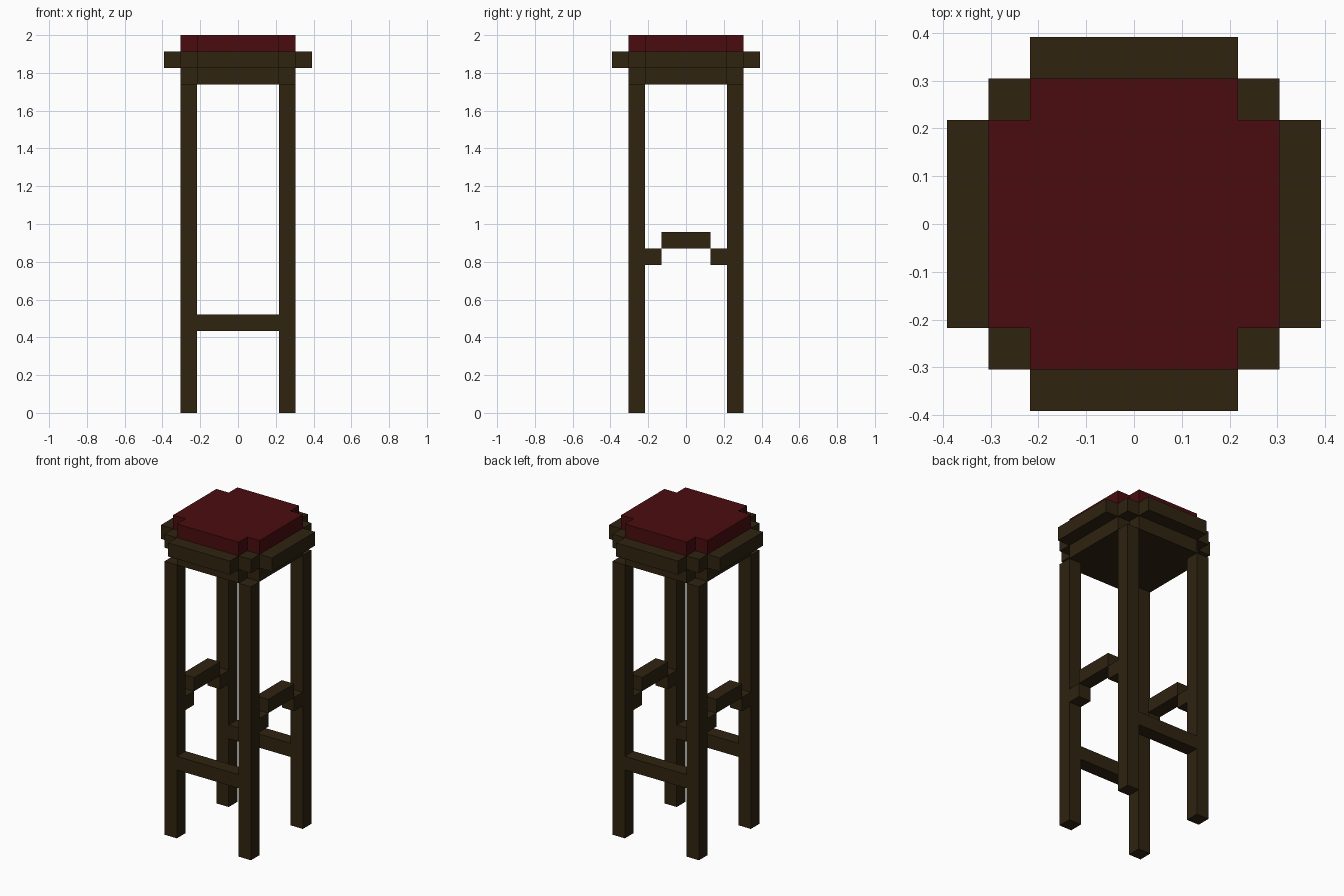
import bpy, bmesh

if "Cube" in bpy.data.objects:
    bpy.data.objects.remove(bpy.data.objects["Cube"])

V = 2 / 23  # one block of the grid the stool is built on


def material(name, rgb):
    m = bpy.data.materials.new(name)
    m.diffuse_color = (*rgb, 1)
    m.use_nodes = True
    m.node_tree.nodes["Principled BSDF"].inputs["Base Color"].default_value = m.diffuse_color
    return m


wood = material("dark wood", (0.028, 0.017, 0.0052))
red = material("dark red cushion", (0.068, 0.0038, 0.0046))


def prism(name, outline, axis, lo, hi, mat):
    """Extrude a flat outline along axis x or z from lo to hi (grid units)."""
    bm = bmesh.new()
    place = (lambda p, d: (d, p[0], p[1])) if axis == "x" else (lambda p, d: (p[0], p[1], d))
    face = bm.faces.new([bm.verts.new([c * V for c in place(p, lo)]) for p in outline])
    new = bmesh.ops.extrude_face_region(bm, geom=[face])["geom"]
    shift = [c * V for c in place((0, 0), hi - lo)]
    bmesh.ops.translate(bm, vec=shift, verts=[g for g in new if isinstance(g, bmesh.types.BMVert)])
    bmesh.ops.recalc_face_normals(bm, faces=bm.faces)
    mesh = bpy.data.meshes.new(name)
    bm.to_mesh(mesh)
    bm.free()
    mesh.materials.append(mat)
    ob = bpy.data.objects.new(name, mesh)
    bpy.context.collection.objects.link(ob)
    return ob


def rect(x0, x1, y0, y1):
    return [(x0, y0), (x1, y0), (x1, y1), (x0, y1)]


def symmetric(quarter):
    """Complete an outline from its +x +y quarter, listed counter-clockwise."""
    q = quarter
    return (q + [(-x, y) for x, y in reversed(q)]
            + [(-x, -y) for x, y in q] + [(x, -y) for x, y in reversed(q)])


plus = symmetric([(3.5, 2.5), (2.5, 2.5), (2.5, 3.5)])
stepped = symmetric([(4.5, 2.5), (3.5, 2.5), (3.5, 3.5), (2.5, 3.5), (2.5, 4.5)])

# Seat: apron, wide rim and cushion
prism("seat_apron", plus, "z", 20, 21, wood)
prism("seat_rim", stepped, "z", 21, 22, wood)
prism("seat_cushion", plus, "z", 22, 23, red)

# Four legs
for sy, fb in ((-1, "front"), (1, "back")):
    for sx, lr in ((-1, "left"), (1, "right")):
        prism(f"{fb}_{lr}_leg", rect(sx * 3 - .5, sx * 3 + .5, sy * 3 - .5, sy * 3 + .5),
              "z", 0, 20, wood)
    # Straight low stretchers at front and back
    prism(f"{fb}_stretcher", rect(-2.5, 2.5, sy * 3 - .5, sy * 3 + .5), "z", 5, 6, wood)

# Raised stretchers at the sides: two low ends and a higher middle
for sx, lr in ((-1, "left"), (1, "right")):
    for part, outline in (("front_end", rect(-2.5, -1.5, 9, 10)),
                          ("middle", rect(-1.5, 1.5, 10, 11)),
                          ("back_end", rect(1.5, 2.5, 9, 10))):
        prism(f"{lr}_stretcher_{part}", outline, "x", sx * 3 - .5, sx * 3 + .5, wood)
